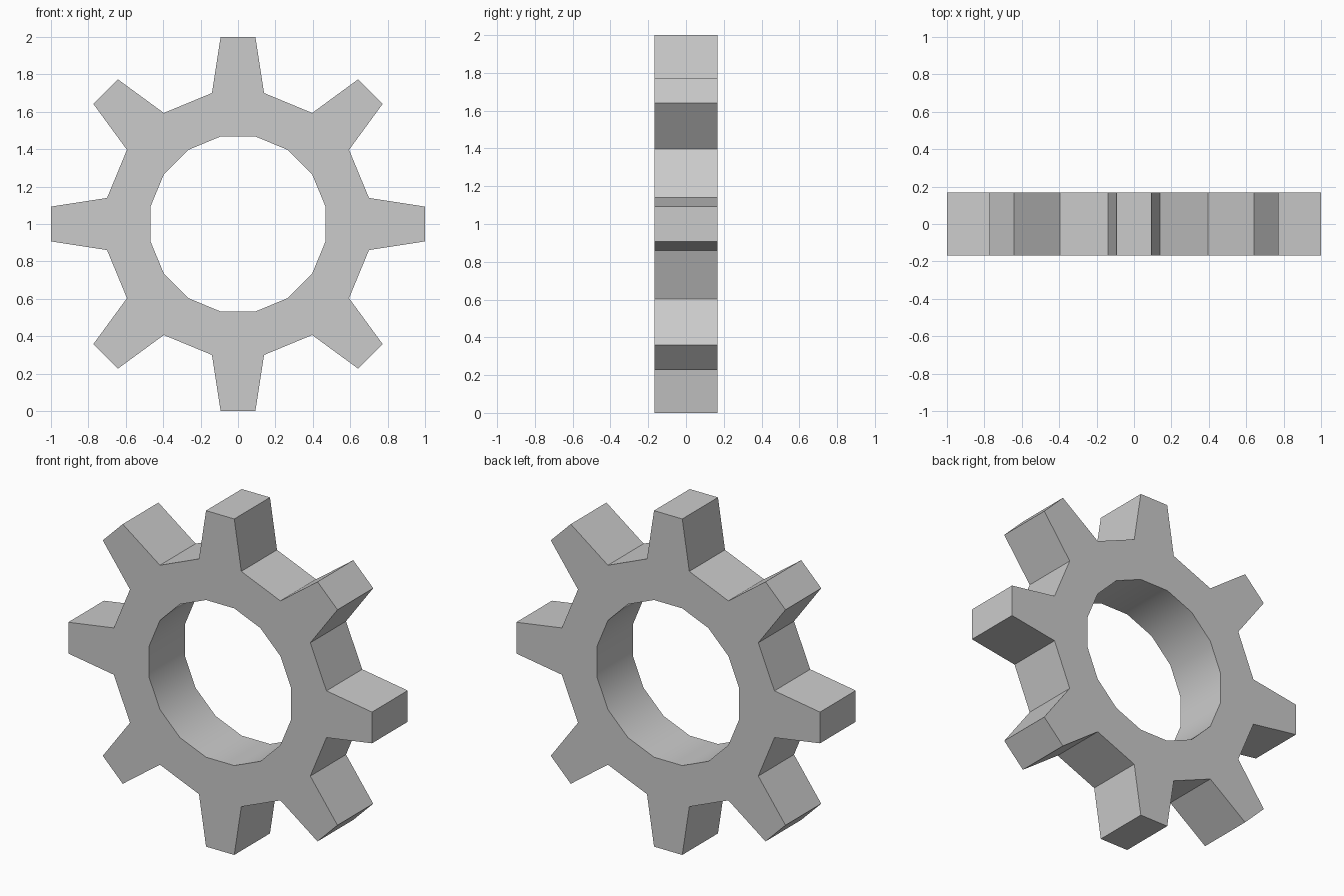
import bpy, bmesh, math

if "Cube" in bpy.data.objects:
    bpy.data.objects.remove(bpy.data.objects["Cube"])

TEETH = 8
HALF_DEPTH = 0.168
CENTRE_Z = 1.0
HALF_STEP = math.pi / 16          # bore and root corners sit on a 16-gon
TIP_ANGLE = math.atan2(0.093, 1.0)
R_BORE, R_ROOT, R_TIP = 0.477, 0.714, math.hypot(0.093, 1.0)

bm = bmesh.new()


def point(radius, angle):
    return bm.verts.new((radius * math.sin(angle), -HALF_DEPTH,
                         CENTRE_Z + radius * math.cos(angle)))


# Front outline: two bore, root and tip corners per tooth
bore, root, tip = [], [], []
for i in range(TEETH):
    a = i * math.tau / TEETH
    for side in (-1, 1):
        bore.append(point(R_BORE, a + side * HALF_STEP))
        root.append(point(R_ROOT, a + side * HALF_STEP))
        tip.append(point(R_TIP, a + side * TIP_ANGLE))

# Ring segments, with a tooth on every other one
for i in range(2 * TEETH):
    j = (i + 1) % (2 * TEETH)
    bm.faces.new((bore[i], root[i], root[j], bore[j]))
    if i % 2 == 0:
        bm.faces.new((root[i], tip[i], tip[j], root[j]))

# Thickness
ext = bmesh.ops.extrude_face_region(bm, geom=bm.faces[:], use_keep_orig=True)
moved = [v for v in ext["geom"] if isinstance(v, bmesh.types.BMVert)]
bmesh.ops.translate(bm, verts=moved, vec=(0, 2 * HALF_DEPTH, 0))
bmesh.ops.recalc_face_normals(bm, faces=bm.faces[:])

mesh = bpy.data.meshes.new("gear_wheel")
bm.to_mesh(mesh)
bm.free()
gear = bpy.data.objects.new("gear_wheel", mesh)
bpy.context.collection.objects.link(gear)

# Smooth bore, crisp teeth
bpy.context.view_layer.objects.active = gear
gear.select_set(True)
bpy.ops.object.shade_smooth_by_angle(angle=math.radians(30))
